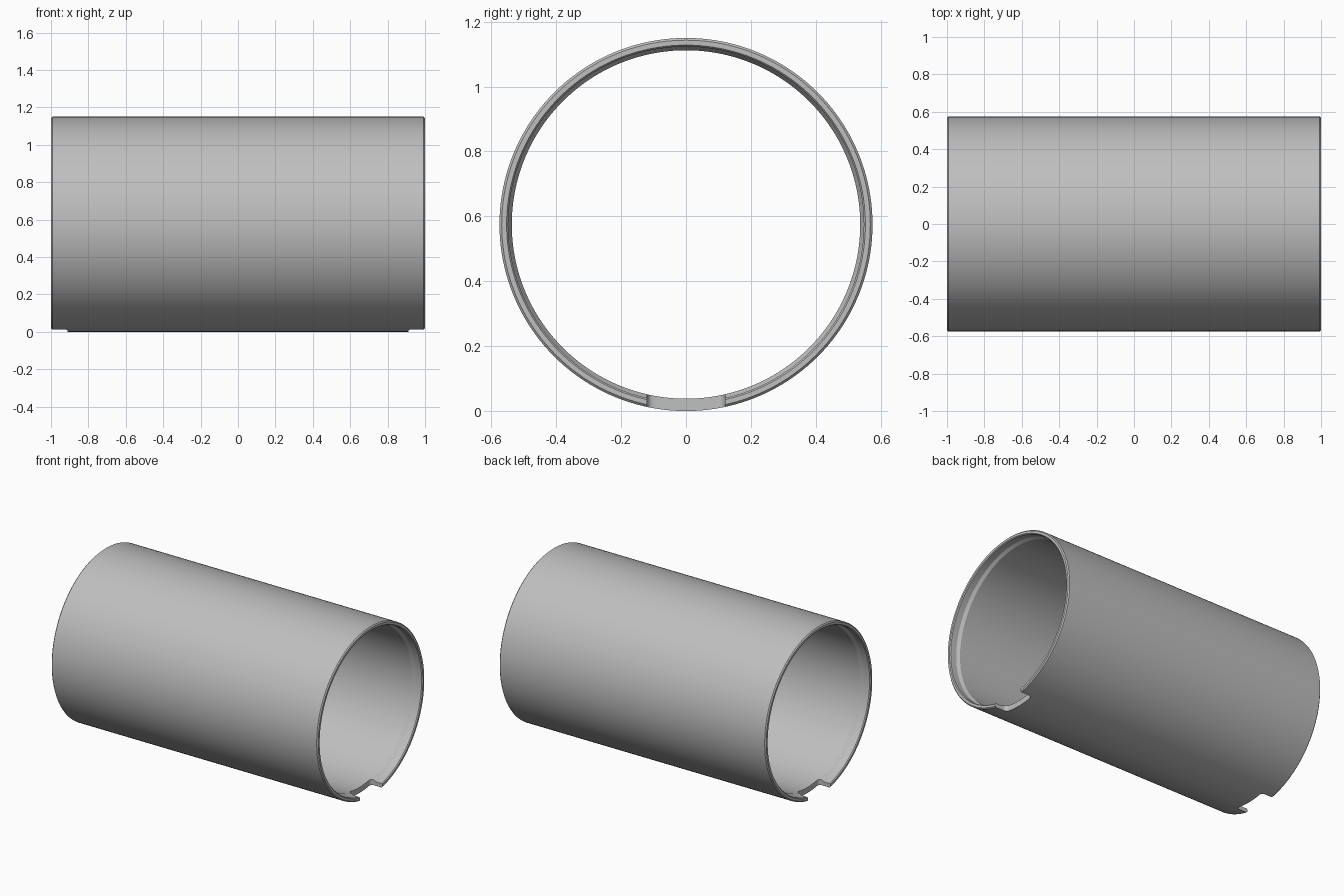
import bpy, bmesh, math
from mathutils import Matrix, Vector

cube = bpy.data.objects.get("Cube")
if cube:
    bpy.data.objects.remove(cube, do_unlink=True)

R, BORE, RIM = 0.575, 0.537, 0.548
SEGMENTS = 160

grey = bpy.data.materials.new("plain grey")
grey.use_nodes = True
colour = (0.52, 0.52, 0.52, 1)
grey.diffuse_color = colour
grey.node_tree.nodes["Principled BSDF"].inputs["Base Color"].default_value = colour


def add_object(name, bm):
    bmesh.ops.recalc_face_normals(bm, faces=bm.faces)
    mesh = bpy.data.meshes.new(name)
    bm.to_mesh(mesh)
    bm.free()
    mesh.materials.append(grey)
    obj = bpy.data.objects.new(name, mesh)
    bpy.context.collection.objects.link(obj)
    return obj


# Tube wall: half profile (x, radius), mirrored to the other end, then revolved
half = [(0.93, BORE), (0.95, RIM), (0.994, RIM), (1.0, RIM + 0.005),
        (1.0, R - 0.007), (0.993, R)]
profile = half + [(-x, r) for x, r in reversed(half)]
bm = bmesh.new()
rings = []
for i in range(SEGMENTS):
    turn = Matrix.Rotation(2 * math.pi * i / SEGMENTS, 3, 'X')
    rings.append([bm.verts.new(turn @ Vector((x, 0, r)) + Vector((0, 0, R)))
                  for x, r in profile])
n = len(profile)
for i in range(SEGMENTS):
    a, b = rings[i], rings[(i + 1) % SEGMENTS]
    for j in range(n):
        k = (j + 1) % n
        bm.faces.new((a[j], a[k], b[k], b[j]))
tube = add_object("tube", bm)


# Notch cutter: slot with rounded inner corners, one for each end
def notch_cutter(name, side, depth=0.088, width=0.12, radius=0.022):
    inner = 1 - depth
    corner = [(inner + radius * (1 - math.cos(t)), width - radius * (1 - math.sin(t)))
              for t in (math.pi / 2 * s / 8 for s in range(9))]
    right = corner + [(1.1, width)]
    outline = right + [(x, -y) for x, y in reversed(right)]
    bm = bmesh.new()
    base = bm.faces.new([bm.verts.new((side * x, y, -0.1)) for x, y in outline])
    top = bmesh.ops.extrude_face_region(bm, geom=[base])["geom"]
    bmesh.ops.translate(bm, vec=(0, 0, 0.3),
                        verts=[v for v in top if isinstance(v, bmesh.types.BMVert)])
    cutter = add_object(name, bm)
    cutter.hide_render = True
    return cutter


bpy.context.view_layer.objects.active = tube
for name, side in (("left_notch_cutter", 1), ("right_notch_cutter", -1)):
    cutter = notch_cutter(name, side)
    cut = tube.modifiers.new(name, 'BOOLEAN')
    cut.operation = 'DIFFERENCE'
    cut.solver = 'EXACT'
    cut.object = cutter
    bpy.ops.object.modifier_apply(modifier=cut.name)
    bpy.data.objects.remove(cutter, do_unlink=True)

# Smooth walls with crisp rims
bpy.ops.object.select_all(action='DESELECT')
tube.select_set(True)
bpy.ops.object.shade_smooth_by_angle(angle=math.radians(25))
